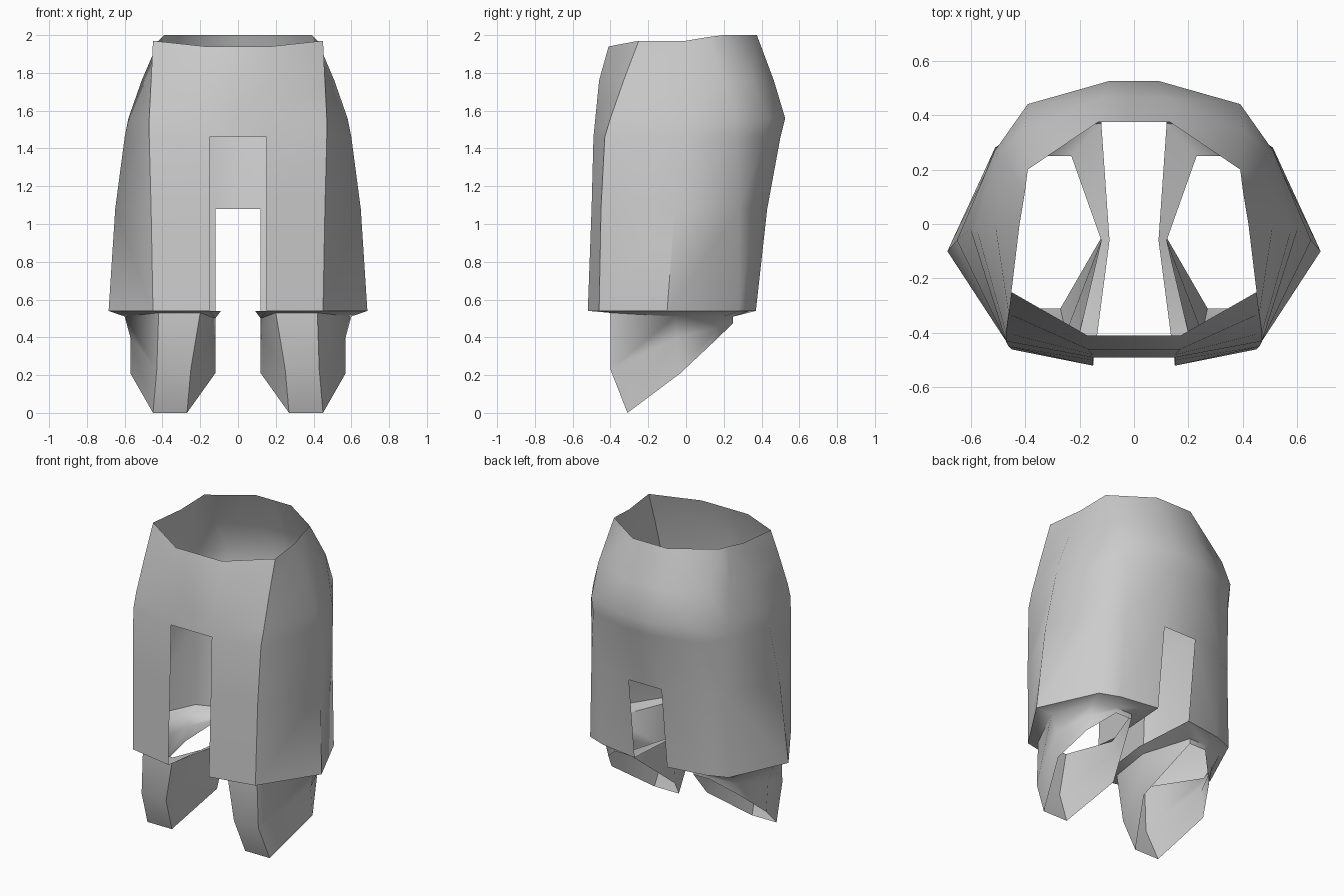
import bpy
import bmesh
import math

default_cube = bpy.data.objects.get("Cube")
if default_cube:
    bpy.data.objects.remove(default_cube, do_unlink=True)

# One plain cloth colour
cloth_colour = (0.6, 0.6, 0.6, 1.0)
cloth = bpy.data.materials.new("light grey cloth")
cloth.use_nodes = True
cloth.diffuse_color = cloth_colour
cloth.node_tree.nodes["Principled BSDF"].inputs["Base Color"].default_value = cloth_colour


def loft_half(name, rings, closed, outward):
    """Skin a list of rings for the left half; None leaves a gap. Mirror the rest."""
    mesh_builder = bmesh.new()
    vertex_rings = []
    for ring in rings:
        vertex_rings.append([mesh_builder.verts.new(point) if point else None for point in ring])
    for lower, upper in zip(vertex_rings, vertex_rings[1:]):
        count = len(lower)
        for column in range(count if closed else count - 1):
            following = (column + 1) % count
            corners = [lower[column], lower[following], upper[following], upper[column]]
            if all(corners):
                mesh_builder.faces.new(corners if outward else corners[::-1])
    mesh = bpy.data.meshes.new(name)
    mesh_builder.to_mesh(mesh)
    mesh_builder.free()
    mesh.materials.append(cloth)
    part = bpy.data.objects.new(name, mesh)
    bpy.context.scene.collection.objects.link(part)

    mirror = part.modifiers.new("mirror halves", "MIRROR")
    mirror.use_mirror_merge = True
    bpy.ops.object.select_all(action="DESELECT")
    part.select_set(True)
    bpy.context.view_layer.objects.active = part
    bpy.ops.object.modifier_apply(modifier=mirror.name)
    bpy.ops.object.shade_smooth_by_angle(angle=math.radians(50))
    return part


# Trunk levels: height, then plan points from the front opening round to the back opening
hem, back_opening_top, front_opening_top = 0.54, 1.08, 1.46
levels = [
    (hem, [(.15, -.52), (.45, -.46), (.685, -.1), (.51, .28), (.38, .33), (.12, .37)]),
    (back_opening_top, [(.15, -.5), (.46, -.45), (.65, -.06), (.5, .28), (.38, .37), (.12, .43)]),
    (front_opening_top, [(.15, -.49), (.47, -.43), (.6, -.02), (.51, .27), (.39, .42), (.1, .5)]),
    (1.56, [(.15, -.48), (.47, -.4), (.58, -.01), (.5, .26), (.39, .44), (.09, .525)]),
    (1.76, [(.17, -.46), (.46, -.33), (.51, 0), (.46, .2), (.4, .35), (.11, .465)]),
]
waist = [(.17, -.41, 1.94), (.45, -.25, 1.97), (.42, 0, 1.97),
         (.4, .12, 1.99), (.39, .2, 2), (.13, .375, 2)]
trunk_rings = [[(x, y, height) for x, y in plan] for height, plan in levels] + [waist]


def on_centre(point, opening_top):
    """Middle-line point beside an opening edge, or None inside the opening."""
    x, y, z = point
    return (0, y, z) if z >= opening_top else None


# Close the front and back above the two openings
closed_rings = [
    [on_centre(ring[0], front_opening_top)] + ring + [on_centre(ring[-1], back_opening_top)]
    for ring in trunk_rings
]
loft_half("shorts_trunk", closed_rings, closed=False, outward=True)

# Legs: hem turned inward, then a tapering sleeve with a slanted open end
leg_rings = [
    [(.27, -.31, 0), (.45, -.31, 0), (.57, -.03, .21), (.48, .13, .36),
     (.35, .25, .475), (.23, .25, .475), (.12, -.05, .21)],
    [(.25, -.4, .23), (.43, -.4, .23), (.57, -.05, .4), (.48, .16, .45),
     (.35, .25, .49), (.23, .25, .49), (.12, -.06, .4)],
    [(.2, -.4, .53), (.42, -.4, .53), (.6, -.06, .51), (.5, .2, .51),
     (.35, .25, .51), (.23, .25, .51), (.12, -.06, .5)],
    trunk_rings[0] + [(.09, -.06, hem)],
]
loft_half("legs", leg_rings, closed=True, outward=True)
